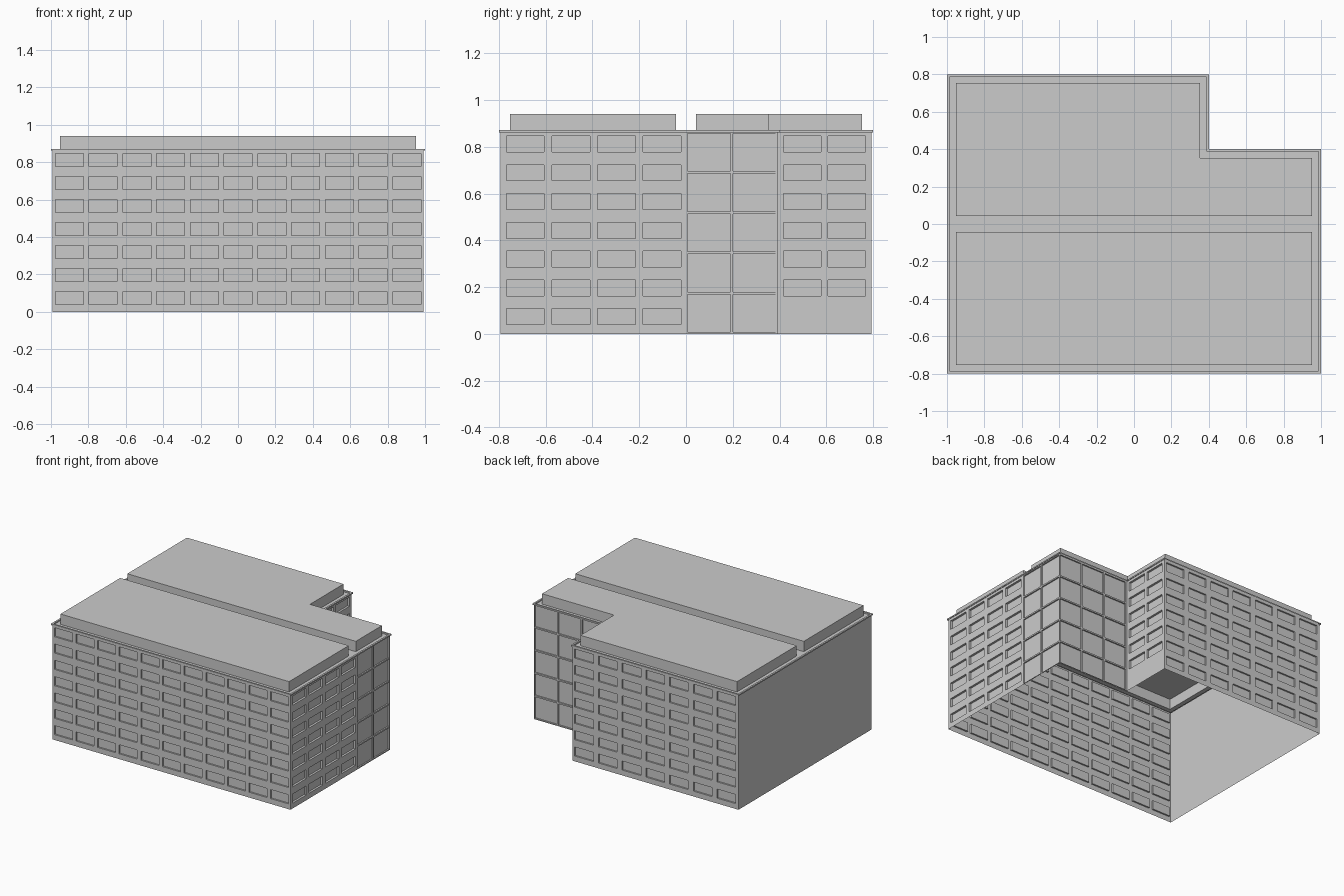
import bpy, bmesh
from mathutils import Vector

cube = bpy.data.objects.get("Cube")
if cube:
    bpy.data.objects.remove(cube, do_unlink=True)

grey = bpy.data.materials.new("concrete_grey")
grey.use_nodes = True
colour = (0.6, 0.6, 0.6, 1)
grey.diffuse_color = colour
grey.node_tree.nodes["Principled BSDF"].inputs["Base Color"].default_value = colour

WALL_TOP, ROOF, RIM, BLOCK_TOP = 0.865, 0.862, 0.872, 0.94
X, Y, NX, NY = 0.993, 0.793, 0.393, 0.393      # wall faces and notch corner


def finish(name, bm):
    mesh = bpy.data.meshes.new(name)
    bm.to_mesh(mesh)
    bm.free()
    mesh.materials.append(grey)
    obj = bpy.data.objects.new(name, mesh)
    bpy.context.collection.objects.link(obj)


def bays(start, pitch, size, count):
    """Openings as (low, high) pairs at a regular pitch."""
    return [(start + i * pitch, start + i * pitch + size) for i in range(count)]


def sheet(bm, us, vs, point, keep=lambda u, v: True):
    """Grid of quads; returns (face, centre u, centre v) for kept cells."""
    verts = {}

    def vert(u, v):
        if (u, v) not in verts:
            verts[u, v] = bm.verts.new(point(u, v))
        return verts[u, v]

    cells = []
    for u0, u1 in zip(us, us[1:]):
        for v0, v1 in zip(vs, vs[1:]):
            cu, cv = (u0 + u1) / 2, (v0 + v1) / 2
            if keep(cu, cv):
                f = bm.faces.new([vert(u0, v0), vert(u1, v0), vert(u1, v1), vert(u0, v1)])
                cells.append((f, cu, cv))
    return cells


def inside(value, spans):
    return any(a < value < b for a, b in spans)


def wall(name, a, b, cols=(), rows=(), depth=0.0):
    """Wall from a to b, seen from outside left to right, with recessed openings."""
    a, b = Vector((*a, 0)), Vector((*b, 0))
    along = (b - a).normalized()
    outward = along.cross(Vector((0, 0, 1)))
    us = sorted({0, (b - a).length, *(e for c in cols for e in c)})
    vs = sorted({0, WALL_TOP, *(e for r in rows for e in r)})
    bm = bmesh.new()
    cells = sheet(bm, us, vs, lambda u, v: a + along * u + Vector((0, 0, v)))
    holes = [f for f, u, v in cells if inside(u, cols) and inside(v, rows)]
    if holes:
        new = bmesh.ops.extrude_discrete_faces(bm, faces=holes)["faces"]
        bmesh.ops.translate(bm, verts=list({v for f in new for v in f.verts}), vec=-outward * depth)
    finish(name, bm)


# Walls with window rows and glazed panels
floors = bays(0.04, 0.123, 0.068, 7)
panels = bays(0.008, 0.172, 0.161, 5)
wall("front_wall", (-X, -Y), (X, -Y), bays(0.016, 0.1805, 0.15, 11), floors, 0.012)
wall("side_window_wall", (X, -Y), (X, 0), bays(0.025, 0.195, 0.162, 4), floors, 0.016)
wall("side_panel_wall", (X, 0), (X, NY), bays(0.006, 0.194, 0.184, 2), panels, 0.01)
wall("notch_panel_wall", (X, NY), (NX, NY), bays(0.006, 0.198, 0.186, 3), panels, 0.01)
wall("notch_window_wall", (NX, NY), (NX, Y), bays(0.023, 0.19, 0.162, 2), floors[1:], 0.016)
wall("back_wall", (NX, Y), (-X, Y), bays(0.02, 0.198, 0.155, 7), floors, 0.012)
wall("blank_wall", (-X, Y), (-X, -Y))


def in_plan(x, y, margin=0):
    return (abs(x) < 1 - margin and abs(y) < 0.8 - margin
            and not (x > 0.4 - margin and y > 0.4 - margin))


# Roof sheet with a raised rim and two hollow raised blocks
GAP, RIM_W, SETBACK = 0.042, 0.013, 0.047
edges = (0, RIM_W, SETBACK)
xs = sorted([s * (1 - e) for s in (-1, 1) for e in edges] + [0.4 - e for e in edges])
ys = sorted([s * (0.8 - e) for s in (-1, 1) for e in edges] + [0.4 - e for e in edges] + [-GAP, GAP])
bm = bmesh.new()
cells = sheet(bm, xs, ys, lambda x, y: Vector((x, y, ROOF)), in_plan)
rim = [f for f, x, y in cells if not in_plan(x, y, RIM_W)]
blocks = [f for f, x, y in cells if in_plan(x, y, SETBACK) and abs(y) > GAP]
for faces, top in ((rim, RIM), (blocks, BLOCK_TOP)):
    geom = bmesh.ops.extrude_face_region(bm, geom=faces)["geom"]
    raised = [g for g in geom if isinstance(g, bmesh.types.BMVert)]
    bmesh.ops.translate(bm, verts=raised, vec=(0, 0, top - ROOF))
    bmesh.ops.delete(bm, geom=[f for f in faces if f.is_valid], context="FACES")
bmesh.ops.dissolve_limit(bm, angle_limit=0.01, verts=bm.verts, edges=bm.edges)
finish("roof", bm)
